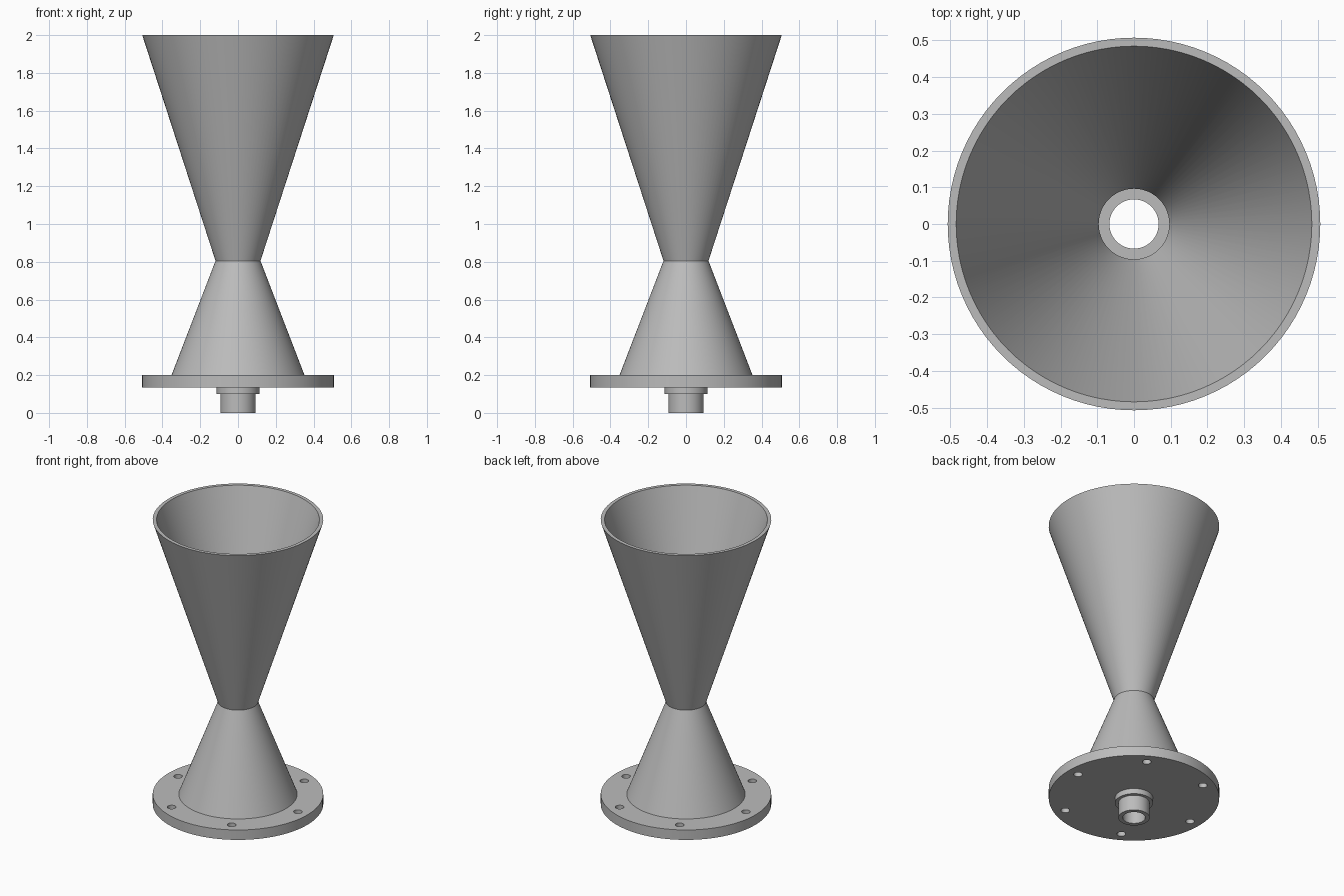
import bpy
import bmesh
from math import cos, sin, pi, radians

cube = bpy.data.objects.get("Cube")
if cube:
    bpy.data.objects.remove(cube, do_unlink=True)

SEGMENTS = 96

# Single grey metal
metal = bpy.data.materials.new("grey metal")
metal.use_nodes = True
GREY = (0.5, 0.5, 0.5, 1)
metal.diffuse_color = GREY
metal.node_tree.nodes["Principled BSDF"].inputs["Base Color"].default_value = GREY


def lathe(name, profile, segments=SEGMENTS):
    """Revolve a closed (radius, height) outline around the z axis."""
    bm = bmesh.new()
    rings = []
    for i in range(segments):
        a = 2 * pi * i / segments
        rings.append([bm.verts.new((r * cos(a), r * sin(a), z)) for r, z in profile])
    n = len(profile)
    for i in range(segments):
        here, there = rings[i], rings[(i + 1) % segments]
        for j in range(n):
            k = (j + 1) % n
            bm.faces.new((here[j], there[j], there[k], here[k]))
    bmesh.ops.recalc_face_normals(bm, faces=bm.faces)
    mesh = bpy.data.meshes.new(name)
    bm.to_mesh(mesh)
    bm.free()
    mesh.materials.append(metal)
    obj = bpy.data.objects.new(name, mesh)
    bpy.context.collection.objects.link(obj)
    return obj


def activate(obj):
    bpy.ops.object.select_all(action="DESELECT")
    obj.select_set(True)
    bpy.context.view_layer.objects.active = obj


def drill(obj, radius, distance, z, count):
    """Cut a ring of round through-holes."""
    for i in range(count):
        a = 2 * pi * i / count
        bpy.ops.mesh.primitive_cylinder_add(
            vertices=24, radius=radius, depth=0.3,
            location=(distance * cos(a), distance * sin(a), z))
        cutter = bpy.context.object
        cutter.hide_render = True
        cutter.data.materials.append(metal)
        activate(obj)
        mod = obj.modifiers.new("bolt hole", "BOOLEAN")
        mod.operation = "DIFFERENCE"
        mod.solver = "EXACT"
        mod.object = cutter
        bpy.ops.object.modifier_apply(modifier=mod.name)
        bpy.data.objects.remove(cutter, do_unlink=True)


BORE = 0.067
THROAT_Z = 0.805
FLANGE_TOP, FLANGE_BOTTOM = 0.2, 0.135

# Flaring bell and the converging chamber below it, both thin walled
bell = lathe("bell", [(0.119, THROAT_Z), (0.507, 2), (0.484, 2), (0.096, THROAT_Z)])
chamber = lathe("chamber", [(0.352, FLANGE_TOP), (0.119, THROAT_Z),
                            (0.096, THROAT_Z), (0.329, FLANGE_TOP)])

# Mounting flange with six bolt holes
flange = lathe("flange", [(BORE, FLANGE_BOTTOM), (0.507, FLANGE_BOTTOM),
                          (0.507, FLANGE_TOP), (BORE, FLANGE_TOP)])
drill(flange, 0.026, 0.435, FLANGE_TOP, 6)

# Stepped inlet pipe under the flange
inlet = lathe("inlet_pipe", [(BORE, 0), (0.093, 0), (0.093, 0.1), (0.113, 0.1),
                             (0.113, FLANGE_BOTTOM), (BORE, FLANGE_BOTTOM)])

for part in (bell, chamber, flange, inlet):
    activate(part)
    bpy.ops.object.shade_smooth_by_angle(angle=radians(30))
